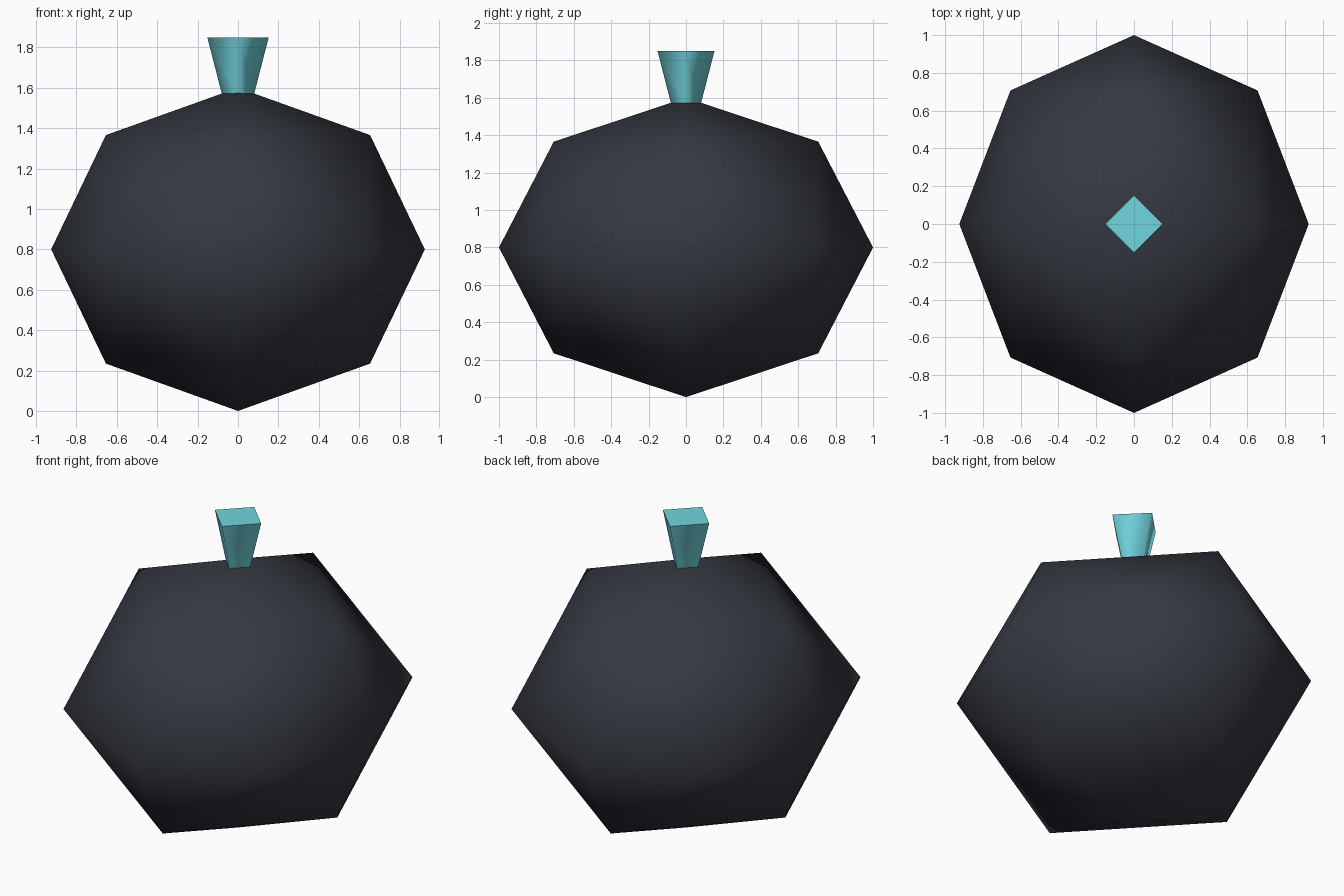
import bpy, bmesh
from mathutils import Vector

if "Cube" in bpy.data.objects:
    bpy.data.objects.remove(bpy.data.objects["Cube"])


def material(name, rgb):
    m = bpy.data.materials.new(name)
    m.diffuse_color = (*rgb, 1)
    m.use_nodes = True
    m.node_tree.nodes["Principled BSDF"].inputs["Base Color"].default_value = m.diffuse_color
    return m


def add_object(name, bm, mat):
    bmesh.ops.recalc_face_normals(bm, faces=bm.faces[:])
    me = bpy.data.meshes.new(name)
    bm.to_mesh(me)
    bm.free()
    me.materials.append(mat)
    ob = bpy.data.objects.new(name, me)
    bpy.context.collection.objects.link(ob)
    return ob


# Body: octahedron subdivided once onto a squashed sphere
bm = bmesh.new()
for axis in range(3):
    for sign in (-1, 1):
        p = Vector((0, 0, 0))
        p[axis] = sign
        bm.verts.new(p)
bmesh.ops.convex_hull(bm, input=bm.verts[:])
bmesh.ops.subdivide_edges(bm, edges=bm.edges[:], cuts=1, use_grid_fill=True)
for v in bm.verts:
    n = v.co.normalized()
    v.co = (n.x * 0.925, n.y, n.z * 0.8 + 0.8)
for f in bm.faces:
    f.smooth = True
add_object("body", bm, material("dark_slate", (0.035, 0.04, 0.052)))

# Stem: four-sided flared plug with smooth sides and flat ends
bm = bmesh.new()
bmesh.ops.create_cone(bm, cap_ends=True, segments=4, radius1=0.075, radius2=0.152, depth=0.3)
bmesh.ops.translate(bm, verts=bm.verts[:], vec=(0, 0, 1.70))
bm.normal_update()
for f in bm.faces:
    f.smooth = abs(f.normal.z) < 0.9
for e in bm.edges:
    if abs(e.verts[0].co.z - e.verts[1].co.z) < 0.01:
        e.smooth = False
add_object("stem", bm, material("turquoise", (0.17, 0.66, 0.73)))
